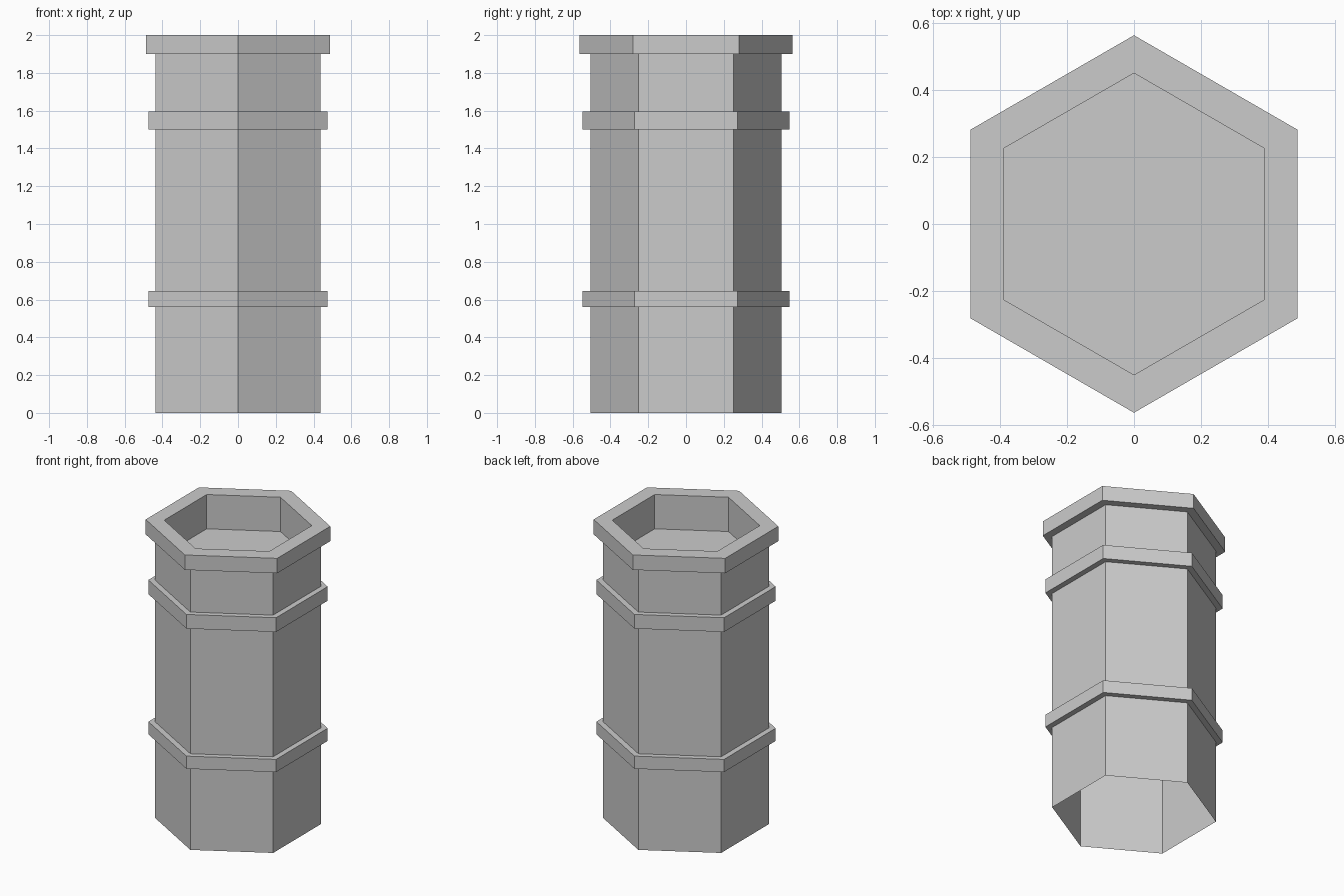
import bpy, bmesh
from math import sin, cos, pi

if "Cube" in bpy.data.objects:
    bpy.data.objects.remove(bpy.data.objects["Cube"])

SIDES = 6
BODY = 0.505


def band(radius, z0, z1):
    """Profile points of a raised collar on the body."""
    return [(BODY, z0), (radius, z0), (radius, z1), (BODY, z1)]


# Outer wall with two collars, then the rim and the recessed top
profile = [(BODY, 0.0)]
profile += band(0.547, 0.56, 0.645)
profile += band(0.547, 1.50, 1.595)
profile += [(BODY, 1.90), (0.563, 1.90), (0.563, 2.0), (0.45, 2.0), (0.45, 1.77)]

# Sweep the profile round six sides, points facing front and back
bm = bmesh.new()
rings = []
for r, z in profile:
    angles = [pi / 2 + 2 * pi * i / SIDES for i in range(SIDES)]
    rings.append([bm.verts.new((r * cos(a), r * sin(a), z)) for a in angles])
for low, high in zip(rings, rings[1:]):
    for i in range(SIDES):
        j = (i + 1) % SIDES
        bm.faces.new((low[i], low[j], high[j], high[i]))

# Recess floor; the underside stays open
bm.faces.new(rings[-1])

mesh = bpy.data.meshes.new("hexagonal_column")
bm.to_mesh(mesh)
bm.free()
column = bpy.data.objects.new("hexagonal_column", mesh)
bpy.context.collection.objects.link(column)
